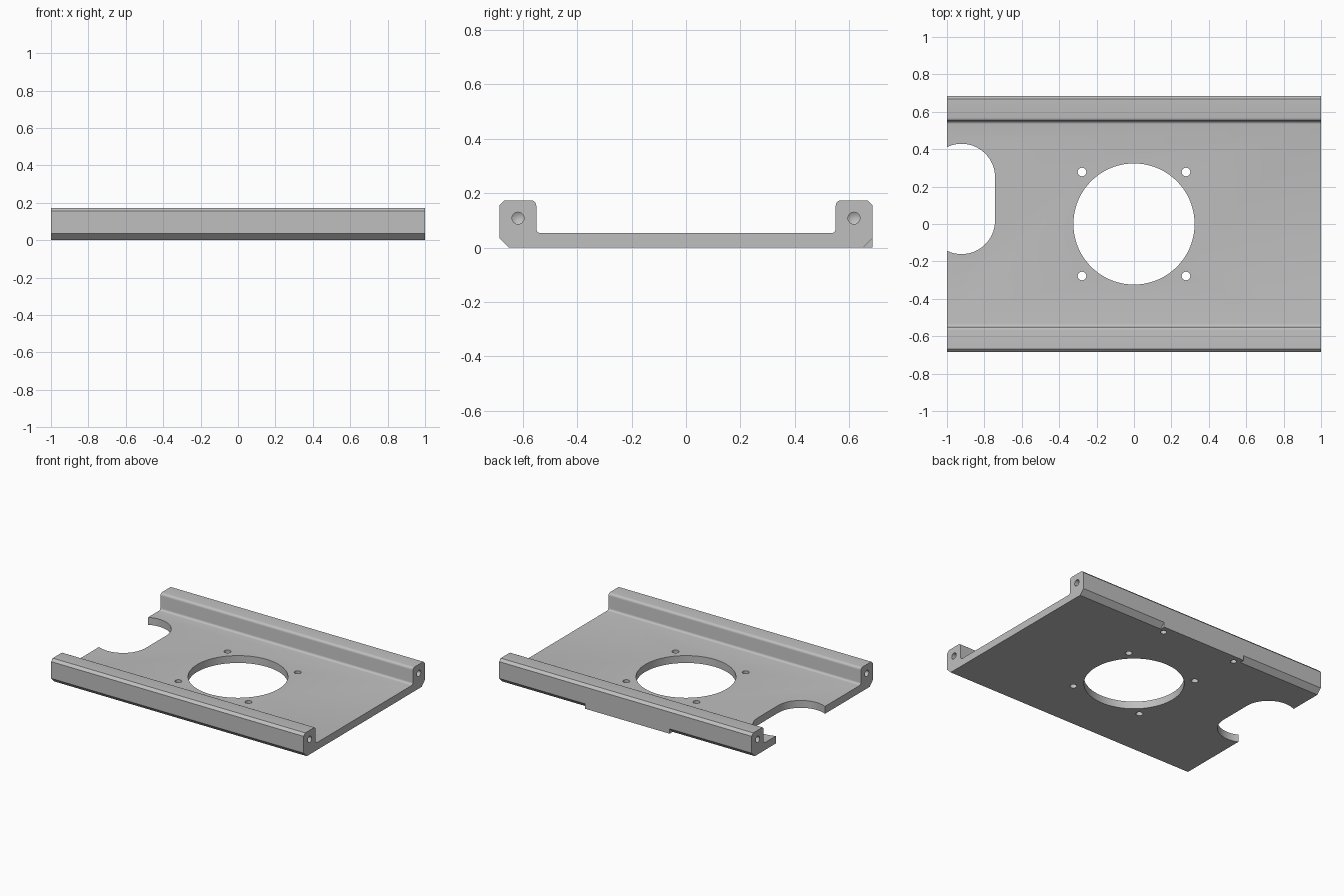
import bpy, bmesh, math
from mathutils import Matrix, Vector

default = bpy.data.objects.get("Cube")
if default:
    bpy.data.objects.remove(default)

HALF_W, TOP, PLATE, INNER = 0.685, 0.173, 0.053, 0.55
CHAMFER, EDGE, FILLET = 0.035, 0.018, 0.016
BLOCK_LEFT, BLOCK_RIGHT = 0.32, -0.35

metal = bpy.data.materials.new("plain grey metal")
metal.use_nodes = True
grey = (0.52, 0.52, 0.52, 1)
metal.diffuse_color = grey
metal.node_tree.nodes["Principled BSDF"].inputs["Base Color"].default_value = grey


def arc(cx, cy, r, start, end, steps):
    """Points along an arc, angles in degrees."""
    angles = [math.radians(start + (end - start) * i / steps) for i in range(steps + 1)]
    return [(cx + r * math.cos(a), cy + r * math.sin(a)) for a in angles]


def prism(name, outline, place, offset):
    """Extrude a 2D outline by an offset; place turns 2D points into 3D."""
    bm = bmesh.new()
    face = bm.faces.new([bm.verts.new(place(*p)) for p in outline])
    side = bmesh.ops.extrude_face_region(bm, geom=[face])["geom"]
    bmesh.ops.translate(bm, vec=offset,
                        verts=[v for v in side if isinstance(v, bmesh.types.BMVert)])
    bmesh.ops.recalc_face_normals(bm, faces=bm.faces)
    mesh = bpy.data.meshes.new(name)
    bm.to_mesh(mesh)
    bm.free()
    obj = bpy.data.objects.new(name, mesh)
    bpy.context.collection.objects.link(obj)
    return obj


def drill(name, start, direction, radius, depth):
    """Blind hole cutter with a conical tip, starting just outside the part."""
    over, tip = 0.05, radius * 0.6
    bm = bmesh.new()
    n = 24
    rings = [[bm.verts.new((x, y, z)) for x, y in arc(0, 0, radius, 0, 360 - 360 / n, n - 1)]
             for z in (-over, depth)]
    point = bm.verts.new((0, 0, depth + tip))
    bm.faces.new(rings[0])
    for i in range(n):
        j = (i + 1) % n
        bm.faces.new((rings[0][i], rings[0][j], rings[1][j], rings[1][i]))
        bm.faces.new((rings[1][i], rings[1][j], point))
    bmesh.ops.recalc_face_normals(bm, faces=bm.faces)
    turn = Vector((0, 0, 1)).rotation_difference(Vector(direction)).to_matrix().to_4x4()
    bm.transform(Matrix.Translation(start) @ turn)
    mesh = bpy.data.meshes.new(name)
    bm.to_mesh(mesh)
    bm.free()
    obj = bpy.data.objects.new(name, mesh)
    bpy.context.collection.objects.link(obj)
    return obj


def along_x(x):
    return lambda y, z: (x, y, z)


def flat(x, y):
    return (x, y, -0.1)


# Channel section: plate with a rail on each side
rail = arc(INNER - FILLET, PLATE + FILLET, FILLET, -90, 0, 5)
rail += arc(INNER + EDGE, TOP - EDGE, EDGE, 180, 90, 5)
rail += [(HALF_W - EDGE, TOP), (HALF_W, TOP - EDGE)]
section = rail + [(HALF_W, 0), (CHAMFER - HALF_W, 0), (-HALF_W, CHAMFER)]
section += [(-y, z) for y, z in reversed(rail)]
body = prism("channel_plate", section, along_x(-1), (2, 0, 0))
body.data.materials.append(metal)

cutters = []
up = (0, 0, 0.4)

# Large centre opening and four screw holes through the plate
cutters.append(prism("centre_cutter", arc(0, 0, 0.324, 0, 355, 71), flat, up))
for sx in (-1, 1):
    for sy in (-1, 1):
        cutters.append(prism("screw_cutter",
                             arc(sx * 0.278, sy * 0.278, 0.023, 0, 345, 23), flat, up))

# Rounded notch in the right end
slot = arc(-0.922, 0.25, 0.179, 0, 180, 32) + arc(-0.922, 0.018, 0.179, 180, 360, 32)
cutters.append(prism("notch_cutter", slot, flat, up))

# Back lower chamfer, left uncut along the central block
over = 0.02
wedge = [(HALF_W - CHAMFER - over, -over), (HALF_W + over, CHAMFER + over),
         (HALF_W + over, -over)]
for x0, x1 in ((-1.1, BLOCK_RIGHT), (BLOCK_LEFT, 1.1)):
    cutters.append(prism("chamfer_cutter", wedge, along_x(x0), (x1 - x0, 0, 0)))

# Blind holes in the rail ends and under the block
for sx in (-1, 1):
    for sy in (-1, 1):
        cutters.append(drill("end_hole_cutter", (sx, sy * 0.617, 0.108),
                             (-sx, 0, 0), 0.022, 0.16))
for x in (BLOCK_LEFT - 0.04, BLOCK_RIGHT + 0.04):
    cutters.append(drill("block_hole_cutter", (x, 0.63, 0), (0, 0, 1), 0.02, 0.1))

# Cut everything out, then drop the cutters
bpy.ops.object.select_all(action='DESELECT')
body.select_set(True)
bpy.context.view_layer.objects.active = body
for cutter in cutters:
    cutter.hide_render = True
    mod = body.modifiers.new("cut", 'BOOLEAN')
    mod.operation = 'DIFFERENCE'
    mod.solver = 'EXACT'
    mod.object = cutter
    bpy.ops.object.modifier_apply(modifier=mod.name)
    bpy.data.objects.remove(cutter)
bpy.ops.object.shade_smooth_by_angle(angle=math.radians(30))
